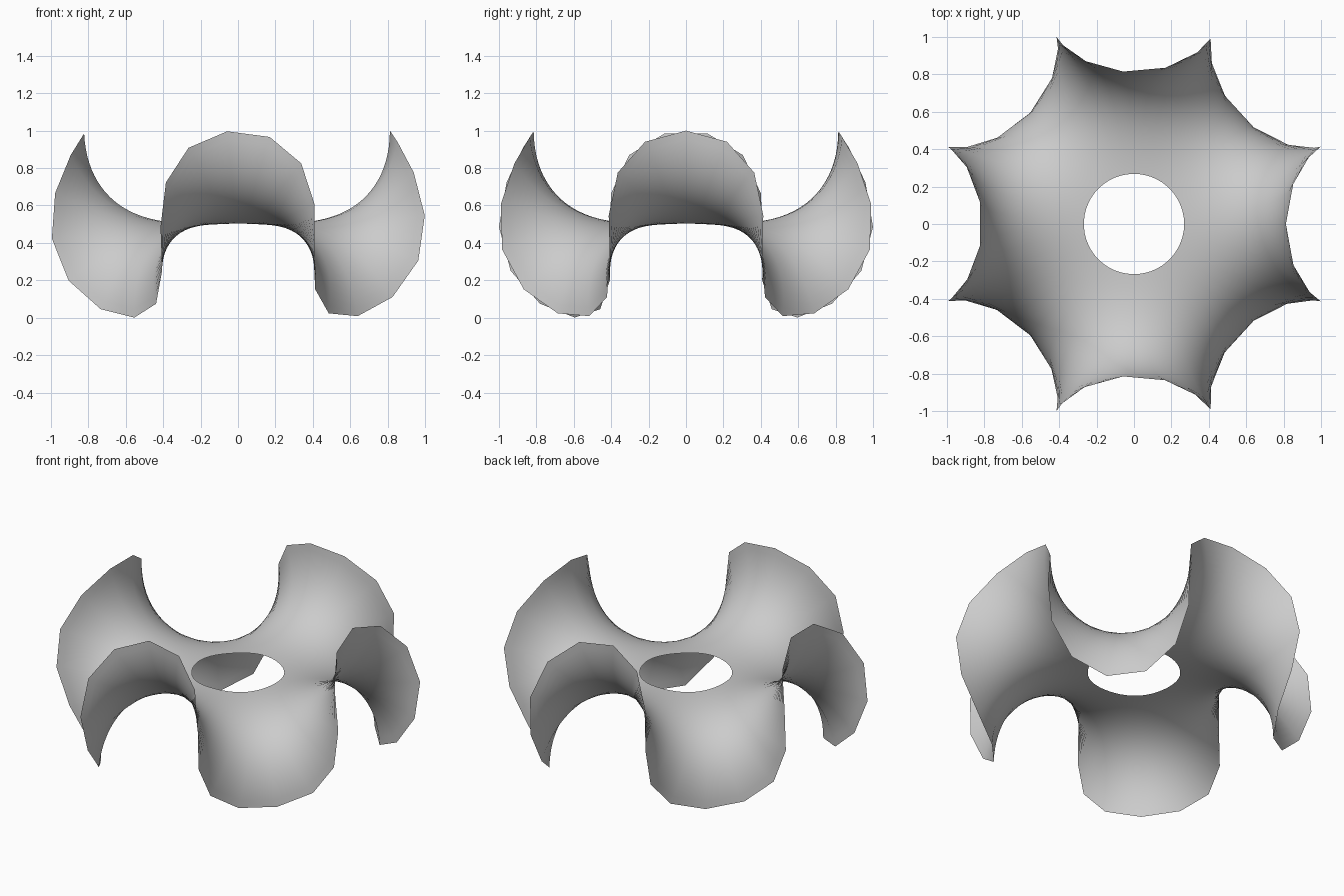
import bpy, bmesh
from math import sin, cos, tau

cube = bpy.data.objects.get("Cube")
if cube:
    bpy.data.objects.remove(cube, do_unlink=True)

SEGMENTS, RINGS = 51, 30
INNER = 0.283            # parameter radius of the central hole
SPREAD, CURL, RISE = 0.947, 0.1353, 0.5


def saddle_point(r, t):
    """Fourth-order Enneper sheet: four lobes rise, four lobes fall."""
    return (SPREAD * r * cos(t) - CURL * r**7 * cos(7 * t),
            SPREAD * r * sin(t) + CURL * r**7 * sin(7 * t),
            RISE + RISE * r**4 * cos(4 * t))


# Rings of points from the hole to the scalloped rim
bm = bmesh.new()
rings = []
for i in range(RINGS + 1):
    r = INNER + (1 - INNER) * i / RINGS
    rings.append([bm.verts.new(saddle_point(r, tau * j / SEGMENTS))
                  for j in range(SEGMENTS)])

# Bridge neighbouring rings, normals up at the centre
for inner, outer in zip(rings, rings[1:]):
    for j in range(SEGMENTS):
        k = (j + 1) % SEGMENTS
        bm.faces.new((inner[j], outer[j], outer[k], inner[k])).smooth = True

mesh = bpy.data.meshes.new("wavy_sheet")
bm.to_mesh(mesh)
bm.free()
sheet = bpy.data.objects.new("wavy_sheet", mesh)
bpy.context.collection.objects.link(sheet)

# Single light grey finish
grey = bpy.data.materials.new("light_grey")
grey.use_nodes = True
color = (0.6, 0.6, 0.6, 1)
grey.diffuse_color = color
grey.node_tree.nodes["Principled BSDF"].inputs["Base Color"].default_value = color
mesh.materials.append(grey)
